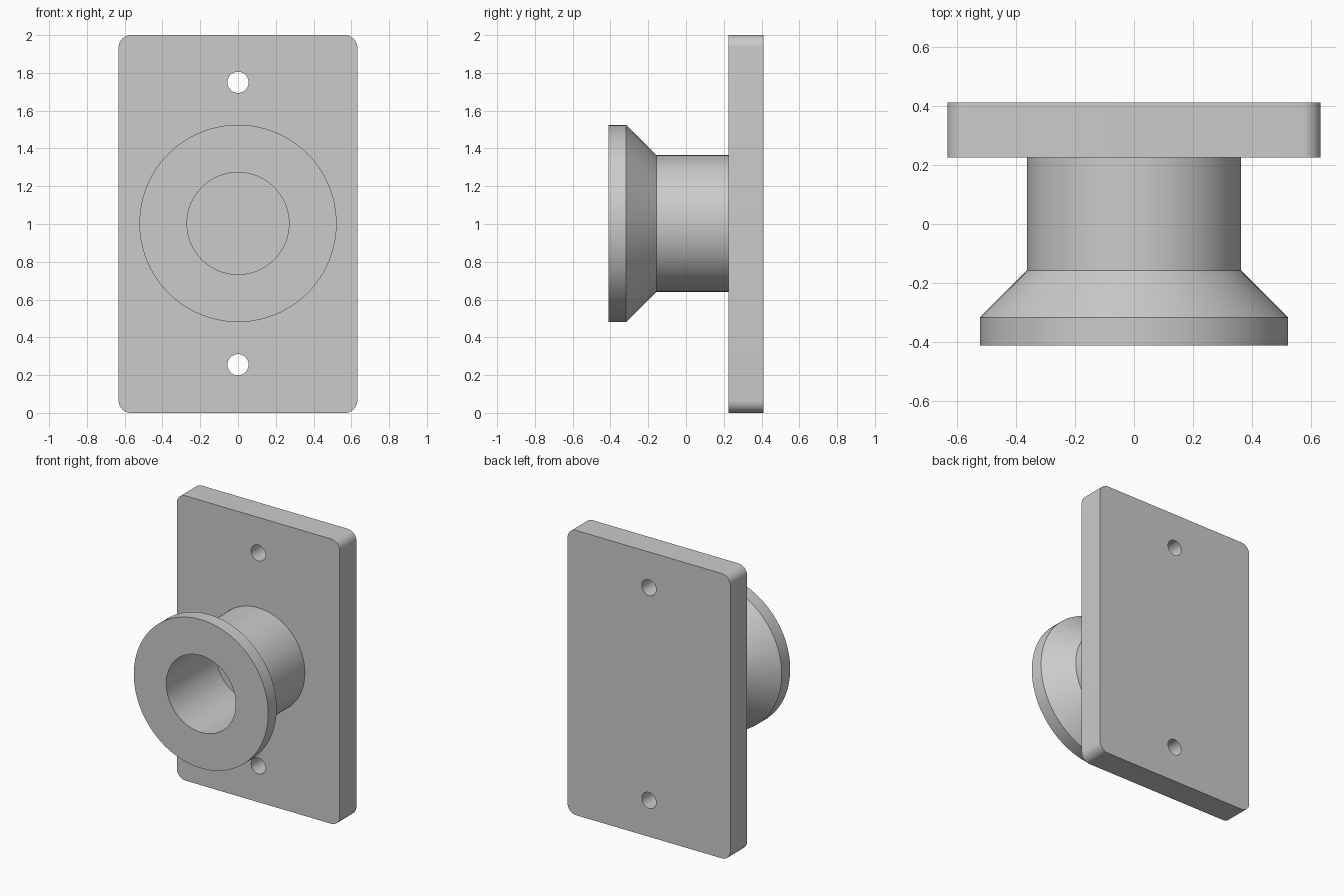
import bpy, bmesh
from math import cos, sin, pi, radians
from mathutils import Matrix, Vector

if "Cube" in bpy.data.objects:
    bpy.data.objects.remove(bpy.data.objects["Cube"])

Z_MID = 1.0
PLATE_FRONT, PLATE_BACK = 0.225, 0.411
HALF_W, HALF_H, CORNER = 0.632, 1.0, 0.065


def arc(cx, cz, r, a0, a1, n):
    return [(cx + r * cos(a0 + (a1 - a0) * i / n), cz + r * sin(a0 + (a1 - a0) * i / n))
            for i in range(n + 1)]


def finish(obj):
    bpy.ops.object.select_all(action='DESELECT')
    obj.select_set(True)
    bpy.context.view_layer.objects.active = obj
    bpy.ops.object.shade_smooth_by_angle(angle=radians(30))


# Mounting plate: rounded outline with two screw holes, extruded along y
outline = []
for k, (sx, sz) in enumerate([(1, 1), (-1, 1), (-1, -1), (1, -1)]):
    outline += arc(sx * (HALF_W - CORNER), sz * (HALF_H - CORNER), CORNER,
                   k * pi / 2, (k + 1) * pi / 2, 10)
holes = [arc(0, z, 0.056, 0, 2 * pi, 40)[:-1] for z in (0.75, -0.745)]

curve = bpy.data.curves.new("plate_outline", 'CURVE')
curve.dimensions = '2D'
curve.fill_mode = 'BOTH'
curve.extrude = (PLATE_BACK - PLATE_FRONT) / 2
for loop in [outline] + holes:
    spline = curve.splines.new('POLY')
    spline.points.add(len(loop) - 1)
    for point, (x, z) in zip(spline.points, loop):
        point.co = (x, z, 0, 1)
    spline.use_cyclic_u = True
plate = bpy.data.objects.new("mounting_plate", curve)
plate.location = (0, (PLATE_FRONT + PLATE_BACK) / 2, Z_MID)
plate.rotation_euler = (pi / 2, 0, 0)
bpy.context.collection.objects.link(plate)
bpy.ops.object.select_all(action='DESELECT')
plate.select_set(True)
bpy.context.view_layer.objects.active = plate
bpy.ops.object.convert(target='MESH')
plate = bpy.context.object
bm = bmesh.new()
bm.from_mesh(plate.data)
bmesh.ops.remove_doubles(bm, verts=bm.verts, dist=1e-5)
bmesh.ops.recalc_face_normals(bm, faces=bm.faces)
bm.to_mesh(plate.data)
bm.free()
finish(plate)

# Flanged knob: (radius, y) profile revolved about y, with a blind bore
profile = [(0, 0.14), (0.27, 0.14), (0.27, -0.411), (0.522, -0.411),
           (0.522, -0.317), (0.362, -0.157), (0.362, PLATE_FRONT)]
bm = bmesh.new()
verts = [bm.verts.new((r, y, 0)) for r, y in profile]
edges = [bm.edges.new(pair) for pair in zip(verts, verts[1:])]
bmesh.ops.spin(bm, geom=verts + edges, cent=(0, 0, 0), axis=(0, 1, 0),
               angle=2 * pi, steps=96, use_merge=False)
bmesh.ops.remove_doubles(bm, verts=bm.verts, dist=1e-5)
# Orient the open shell so the flange rim faces outward
bmesh.ops.recalc_face_normals(bm, faces=bm.faces)
bm.normal_update()
rim = max(bm.faces, key=lambda f: Vector((f.calc_center_median().x, f.calc_center_median().z)).length)
center = rim.calc_center_median()
if rim.normal.x * center.x + rim.normal.z * center.z < 0:
    bmesh.ops.reverse_faces(bm, faces=bm.faces)
mesh = bpy.data.meshes.new("flanged_knob")
bm.to_mesh(mesh)
bm.free()
knob = bpy.data.objects.new("flanged_knob", mesh)
knob.location.z = Z_MID + 0.003
bpy.context.collection.objects.link(knob)
finish(knob)
